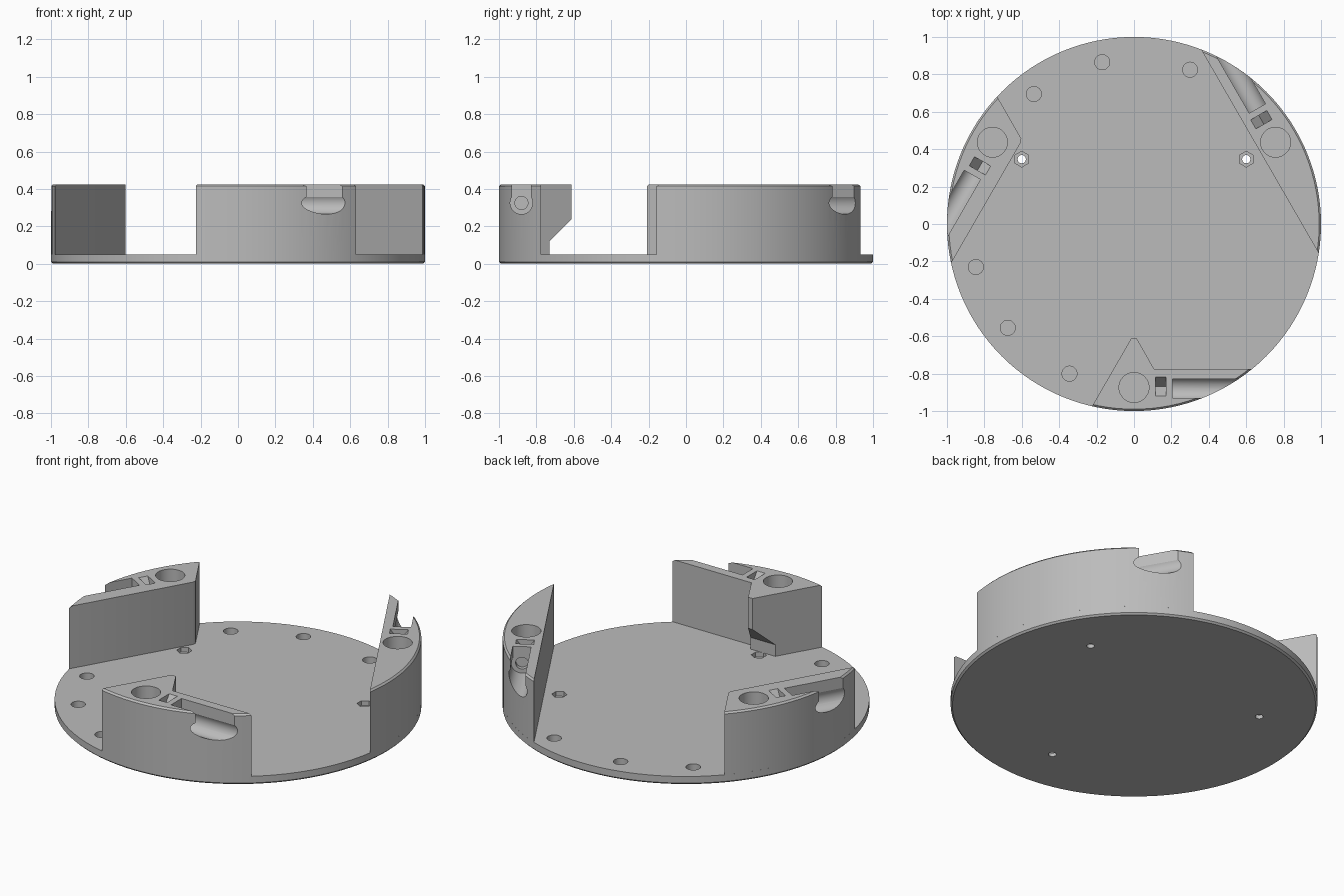
import bpy, bmesh, math
from mathutils import Matrix, Vector

cube = bpy.data.objects.get("Cube")
if cube:
    bpy.data.objects.remove(cube, do_unlink=True)

PLATE_TOP, TOP, BEVEL = 0.05, 0.425, 0.01

grey = bpy.data.materials.new("light_grey")
grey.use_nodes = True
colour = (0.5, 0.5, 0.5, 1)
grey.diffuse_color = colour
grey.node_tree.nodes["Principled BSDF"].inputs["Base Color"].default_value = colour


def make_object(name, bm):
    bmesh.ops.recalc_face_normals(bm, faces=bm.faces)
    mesh = bpy.data.meshes.new(name)
    bm.to_mesh(mesh)
    bm.free()
    mesh.materials.append(grey)
    obj = bpy.data.objects.new(name, mesh)
    bpy.context.collection.objects.link(obj)
    return obj


def prism(points, low, high, along_x=False):
    """Extrude an outline upward (x, y), or along x (y, z)."""
    bm = bmesh.new()
    place = (lambda a, b, c: (c, a, b)) if along_x else (lambda a, b, c: (a, b, c))
    face = bm.faces.new([bm.verts.new(place(a, b, low)) for a, b in points])
    ext = bmesh.ops.extrude_face_region(bm, geom=[face])["geom"]
    shift = Vector(place(0, 0, high - low))
    bmesh.ops.translate(bm, vec=shift, verts=[v for v in ext if isinstance(v, bmesh.types.BMVert)])
    return make_object("cutter", bm)


def cylinder(x, y, radius, low, high, sides=40):
    bm = bmesh.new()
    bmesh.ops.create_cone(bm, cap_ends=True, segments=sides, radius1=radius, radius2=radius,
                          depth=high - low, matrix=Matrix.Translation((x, y, (low + high) / 2)))
    return make_object("cutter", bm)


def tube_x(y, z, radius, low, high):
    bm = bmesh.new()
    place = Matrix.Translation(((low + high) / 2, y, z)) @ Matrix.Rotation(math.pi / 2, 4, "Y")
    bmesh.ops.create_cone(bm, cap_ends=True, segments=40, radius1=radius, radius2=radius,
                          depth=high - low, matrix=place)
    return make_object("cutter", bm)


def lathe(name, profile, sides=128):
    """Stack rings of the given radius and height, closed at both ends."""
    bm = bmesh.new()
    rings = []
    for radius, z in profile:
        rings.append([bm.verts.new((radius * math.cos(2 * math.pi * i / sides),
                                    radius * math.sin(2 * math.pi * i / sides), z))
                      for i in range(sides)])
    for lower, upper in zip(rings, rings[1:]):
        for i in range(sides):
            j = (i + 1) % sides
            bm.faces.new((lower[i], lower[j], upper[j], upper[i]))
    bm.faces.new(rings[0])
    bm.faces.new(rings[-1])
    return make_object(name, bm)


def apply_booleans(obj, steps):
    for operation, cutter in steps:
        cutter.hide_render = True
        mod = obj.modifiers.new("cut", "BOOLEAN")
        mod.operation, mod.solver, mod.object = operation, "EXACT", cutter
    graph = bpy.context.evaluated_depsgraph_get()
    mesh = bpy.data.meshes.new_from_object(obj.evaluated_get(graph))
    obj.modifiers.clear()
    obj.data = mesh
    mesh.materials.clear()
    mesh.materials.append(grey)
    for _, cutter in steps:
        bpy.data.objects.remove(cutter, do_unlink=True)
    bpy.ops.object.select_all(action="DESELECT")
    obj.select_set(True)
    bpy.context.view_layer.objects.active = obj
    bpy.ops.object.shade_smooth_by_angle(angle=math.radians(25))


# Base plate: blind round holes, and screw holes with hexagonal nut recesses
plate = lathe("base_plate", [(1 - BEVEL, 0), (1, BEVEL), (1, PLATE_TOP)])
cuts = []
for x, y in [(-0.17, 0.865), (0.3, 0.825), (-0.535, 0.695),
             (-0.845, -0.23), (-0.675, -0.555), (-0.345, -0.8)]:
    cuts.append(("DIFFERENCE", cylinder(x, y, 0.04, 0.01, 0.1)))
for degrees in (30, 150, 270):
    a = math.radians(degrees)
    x, y = 0.693 * math.cos(a), 0.693 * math.sin(a)
    cuts.append(("DIFFERENCE", cylinder(x, y, 0.022, -0.05, 0.1, 24)))
    cuts.append(("DIFFERENCE", cylinder(x, y, 0.042, 0.022, 0.12, 6)))
apply_booleans(plate, cuts)


def housing(name, outline, degrees, undercut=False):
    """Raised block on the rim, with a round socket, a V notch and a side pocket."""
    block = lathe(name, [(1, PLATE_TOP), (1, TOP - BEVEL), (1 - BEVEL, TOP)])
    steps = [("INTERSECT", prism(outline, 0, 0.6))]
    cut = lambda cutter: steps.append(("DIFFERENCE", cutter))
    # round socket
    cut(cylinder(0, -0.874, 0.08, 0.25, 0.6))
    # V notch
    cut(prism([(-0.815, 0.43), (-0.922, 0.43), (-0.868, 0.355)], 0.115, 0.17, True))
    # pocket: round trough, straight slot above it, small bore in its end
    cut(tube_x(-0.88, 0.325, 0.06, 0.205, 0.9))
    cut(prism([(-0.93, 0.325), (-0.83, 0.325), (-0.83, 0.6), (-0.93, 0.6)], 0.205, 0.9, True))
    cut(tube_x(-0.88, 0.325, 0.035, 0.178, 0.3))
    if undercut:
        cut(prism([(-0.73, 0), (-0.73, 0.12), (-0.6, 0.25), (-0.6, 0)], -0.3, 0.3, True))
    apply_booleans(block, steps)
    block.rotation_euler.z = math.radians(degrees)


# Three housings, outlined at the front and turned into place
housing("front_housing",
        [(-0.297, -1.1), (0.8, -1.1), (0.8, -0.775), (0.107, -0.775),
         (0.015, -0.612), (-0.015, -0.612)], 0, undercut=True)
housing("side_housing",
        [(-0.297, -1.1), (0.8, -1.1), (0.8, -0.742), (-0.074, -0.742), (-0.094, -0.75)], -120)
housing("back_housing",
        [(-0.8, -1.1), (0.8, -1.1), (0.8, -0.777), (-0.8, -0.777)], 120)
